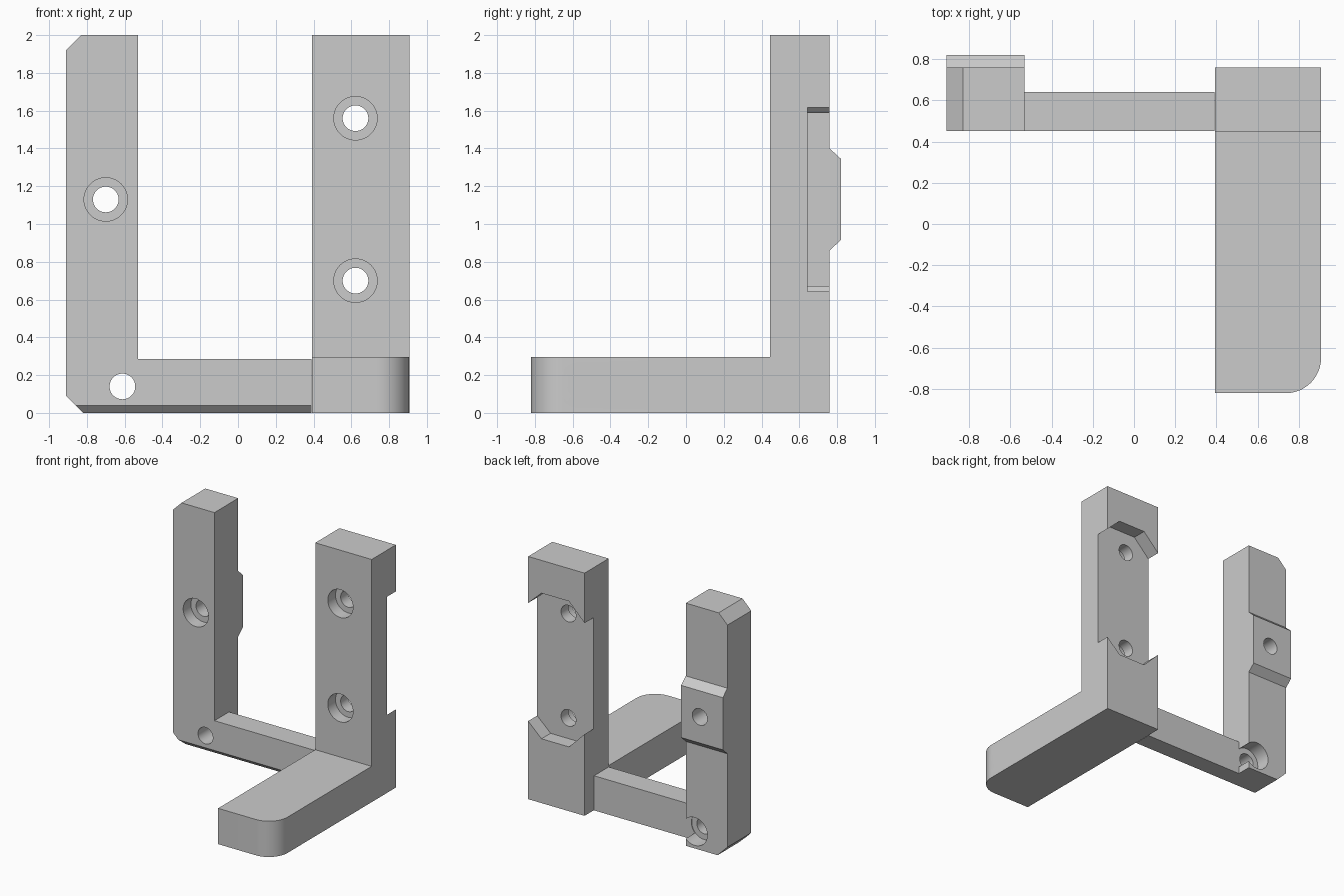
import bpy
import bmesh
from math import pi, radians
from mathutils import Matrix

cube = bpy.data.objects.get("Cube")
if cube:
    bpy.data.objects.remove(cube, do_unlink=True)

grey = bpy.data.materials.new("light_grey")
grey.use_nodes = True
grey.diffuse_color = (0.6, 0.6, 0.6, 1)
grey.node_tree.nodes["Principled BSDF"].inputs["Base Color"].default_value = (0.6, 0.6, 0.6, 1)


def finish_mesh(name, bm):
    bmesh.ops.recalc_face_normals(bm, faces=bm.faces)
    mesh = bpy.data.meshes.new(name)
    bm.to_mesh(mesh)
    bm.free()
    mesh.materials.append(grey)
    obj = bpy.data.objects.new(name, mesh)
    bpy.context.collection.objects.link(obj)
    return obj


def prism(name, profile, axis, lo, hi, round_edge=None):
    """Extrude a (y, z) profile along X, or an (x, z) profile along Y."""
    bm = bmesh.new()

    def place(p, d):
        return (d, p[0], p[1]) if axis == "X" else (p[0], d, p[1])

    face = bm.faces.new([bm.verts.new(place(p, lo)) for p in profile])
    new = bmesh.ops.extrude_face_region(bm, geom=[face])["geom"]
    for v in new:
        if isinstance(v, bmesh.types.BMVert):
            v.co["XYZ".index(axis)] = hi
    bmesh.ops.recalc_face_normals(bm, faces=bm.faces)
    if round_edge:
        x, y, radius = round_edge
        edges = [e for e in bm.edges
                 if all(abs(v.co.x - x) + abs(v.co.y - y) < 0.001 for v in e.verts)]
        bmesh.ops.bevel(bm, geom=edges, offset=radius, segments=12,
                        profile=0.5, affect="EDGES")
    return finish_mesh(name, bm)


def rect(a0, b0, a1, b1):
    return [(a0, b0), (a1, b0), (a1, b1), (a0, b1)]


def combine(target, tool, operation):
    mod = target.modifiers.new(operation.lower(), "BOOLEAN")
    mod.operation = operation
    mod.solver = "EXACT"
    mod.object = tool
    bpy.context.view_layer.objects.active = target
    bpy.ops.object.modifier_apply(modifier=mod.name)
    bpy.data.objects.remove(tool, do_unlink=True)


def drill(target, axis, centre, lo, hi, radius):
    """Cut a round hole; centre is (y, z) for X holes and (x, z) for Y holes."""
    bm = bmesh.new()
    bmesh.ops.create_cone(bm, cap_ends=True, segments=48, radius1=radius,
                          radius2=radius, depth=hi - lo)
    mid = (lo + hi) / 2
    a, z = centre
    if axis == "X":
        m = Matrix.Translation((mid, a, z)) @ Matrix.Rotation(pi / 2, 4, "Y")
    else:
        m = Matrix.Translation((a, mid, z)) @ Matrix.Rotation(pi / 2, 4, "X")
    bm.transform(m)
    combine(target, finish_mesh("drill", bm), "DIFFERENCE")


HOLE, BORE = 0.068, 0.115
MID_Z = 1.13

# Left frame: chamfered post, cross bar and locating key on the back
left_frame = prism("left_frame", [(-0.82, 0), (-0.53, 0), (-0.53, 2), (-0.83, 2),
                                  (-0.91, 1.92), (-0.91, 0.09)], "Y", 0.45, 0.76)
combine(left_frame, prism("bar", rect(-0.7, 0, 0.39, 0.285), "Y", 0.45, 0.64), "UNION")
key = [(0.7, MID_Z - 0.27), (0.76, MID_Z - 0.27), (0.82, MID_Z - 0.215),
       (0.82, MID_Z + 0.215), (0.76, MID_Z + 0.27), (0.7, MID_Z + 0.27)]
combine(left_frame, prism("key", key, "X", -0.91, -0.53), "UNION")

# Bevel along the lower front edge
wedge = [(0.4, -0.05), (0.54, -0.05), (0.4, 0.09)]
combine(left_frame, prism("wedge", wedge, "X", -1, 0.5), "DIFFERENCE")

# Screw holes: counterbored from the front above, from the back below
drill(left_frame, "Y", (-0.7, MID_Z), 0.3, 1, HOLE)
drill(left_frame, "Y", (-0.7, MID_Z), 0.3, 0.55, BORE)
drill(left_frame, "Y", (-0.612, 0.14), 0.3, 1, HOLE)
drill(left_frame, "Y", (-0.612, 0.14), 0.635, 1, BORE)

# Right bracket: post and forward foot with a rounded outer corner
ell = [(-0.82, 0), (0.76, 0), (0.76, 2), (0.445, 2), (0.445, 0.295), (-0.82, 0.295)]
right_bracket = prism("right_bracket", ell, "X", 0.393, 0.907, (0.907, -0.82, 0.17))

# Slot across the back of the post, with sloped ends
half = [(1.0, 0.4), (0.785, 0.6), (0.535, 0.6), (0.3, 0.365)]
slot = [(x, MID_Z + h) for x, h in half] + [(x, MID_Z - h) for x, h in reversed(half)]
combine(right_bracket, prism("slot", slot, "Y", 0.642, 0.9), "DIFFERENCE")

# Counterbored holes in the post and the foot
for z in (MID_Z - 0.43, MID_Z + 0.43):
    drill(right_bracket, "Y", (0.622, z), 0.3, 1, HOLE)
    drill(right_bracket, "Y", (0.622, z), 0.3, 0.545, BORE)
for y in (-0.555, 0.04):
    drill(right_bracket, "X", (y, 0.147), 0.2, 1.1, HOLE)
    drill(right_bracket, "X", (y, 0.147), 0.56, 1.1, BORE)

# Smooth the bores and rounded corner, keep machined edges sharp
bpy.ops.object.select_all(action="DESELECT")
for obj in (left_frame, right_bracket):
    obj.select_set(True)
bpy.context.view_layer.objects.active = left_frame
bpy.ops.object.shade_smooth_by_angle(angle=radians(30))
